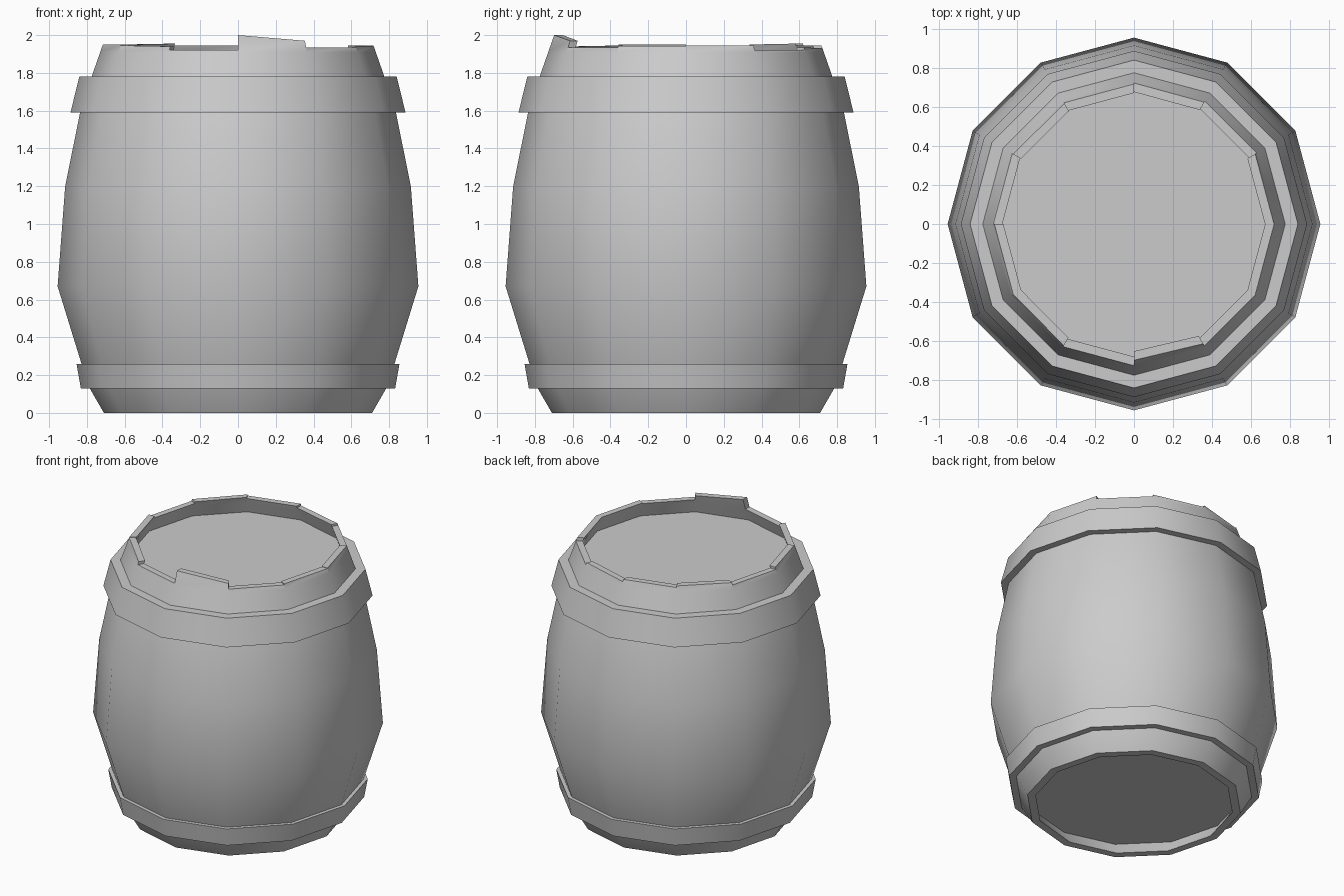
import bpy, bmesh, math
from mathutils import Vector

if "Cube" in bpy.data.objects:
    bpy.data.objects.remove(bpy.data.objects["Cube"])

N = 12


def at(r, z, k):
    a = math.tau * k / N
    return Vector((r * math.cos(a), r * math.sin(a), z))


def lathe(bm, profile, closed=False):
    rings = [[bm.verts.new(at(r, z, k)) for k in range(N)] for r, z in profile]
    pairs = list(zip(rings, rings[1:]))
    if closed:
        pairs.append((rings[-1], rings[0]))
    for lo, hi in pairs:
        for k in range(N):
            j = (k + 1) % N
            bm.faces.new((lo[k], lo[j], hi[j], hi[k]))
    return rings


def finish(bm, name):
    bmesh.ops.remove_doubles(bm, verts=bm.verts, dist=0.0005)
    bmesh.ops.recalc_face_normals(bm, faces=bm.faces)
    mesh = bpy.data.meshes.new(name)
    bm.to_mesh(mesh)
    bm.free()
    ob = bpy.data.objects.new(name, mesh)
    bpy.context.collection.objects.link(ob)
    bpy.ops.object.select_all(action='DESELECT')
    ob.select_set(True)
    bpy.context.view_layer.objects.active = ob
    bpy.ops.object.shade_smooth_by_angle(angle=math.radians(38))
    return ob


def rim_out(z):
    return 0.775 - 0.35 * (z - 1.78)


def rim_in(z):
    return rim_out(z) - 0.046


RIM = 1.91

# Barrel body: outer wall, bottom rim and recessed bottom
bm = bmesh.new()
rings = lathe(bm, [(0.715, 0.10), (0.655, 0), (0.71, 0), (0.785, 0.13), (0.81, 0.2),
                   (0.955, 0.67), (0.915, 1.2), (0.828, 1.63), (0.775, 1.78),
                   (rim_out(RIM), RIM)])
bm.faces.new(rings[0])
# Recessed lid and inner rim wall
rings = lathe(bm, [(rim_in(1.83), 1.83), (rim_in(RIM), RIM)])
bm.faces.new(rings[0])

# Uneven stave ends: start and end height of each stave, anticlockwise from +x
heights = [(1.945, 1.945), (1.92, 1.92), (1.935, 1.93), (1.945, 1.945),
           (1.955, 1.95), (1.935, 1.935), (1.95, 1.95), (1.945, 1.94),
           (1.92, 1.92), (2.0, 1.97), (1.935, 1.935), (1.942, 1.942)]


def quad(*pts):
    bm.faces.new([bm.verts.new(p) for p in pts])


for k, (h0, h1) in enumerate(heights):
    o0, o1 = at(rim_out(h0), h0, k), at(rim_out(h1), h1, k + 1)
    i0, i1 = at(rim_in(h0), h0, k), at(rim_in(h1), h1, k + 1)
    quad(at(rim_out(RIM), RIM, k), at(rim_out(RIM), RIM, k + 1), o1, o0)
    quad(at(rim_in(RIM), RIM, k + 1), at(rim_in(RIM), RIM, k), i0, i1)
    quad(o0, o1, i1, i0)
    # Step up or down to the next stave
    n = heights[(k + 1) % N][0]
    if abs(n - h1) > 0.001:
        quad(o1, at(rim_out(n), n, k + 1), at(rim_in(n), n, k + 1), i1)
finish(bm, "barrel_body")

# Hoops
for name, profile in (
        ("lower_hoop", [(0.76, 0.13), (0.832, 0.13), (0.855, 0.26), (0.81, 0.26)]),
        ("upper_hoop", [(0.82, 1.59), (0.887, 1.59), (0.84, 1.78), (0.765, 1.78)])):
    bm = bmesh.new()
    lathe(bm, profile, closed=True)
    finish(bm, name)
